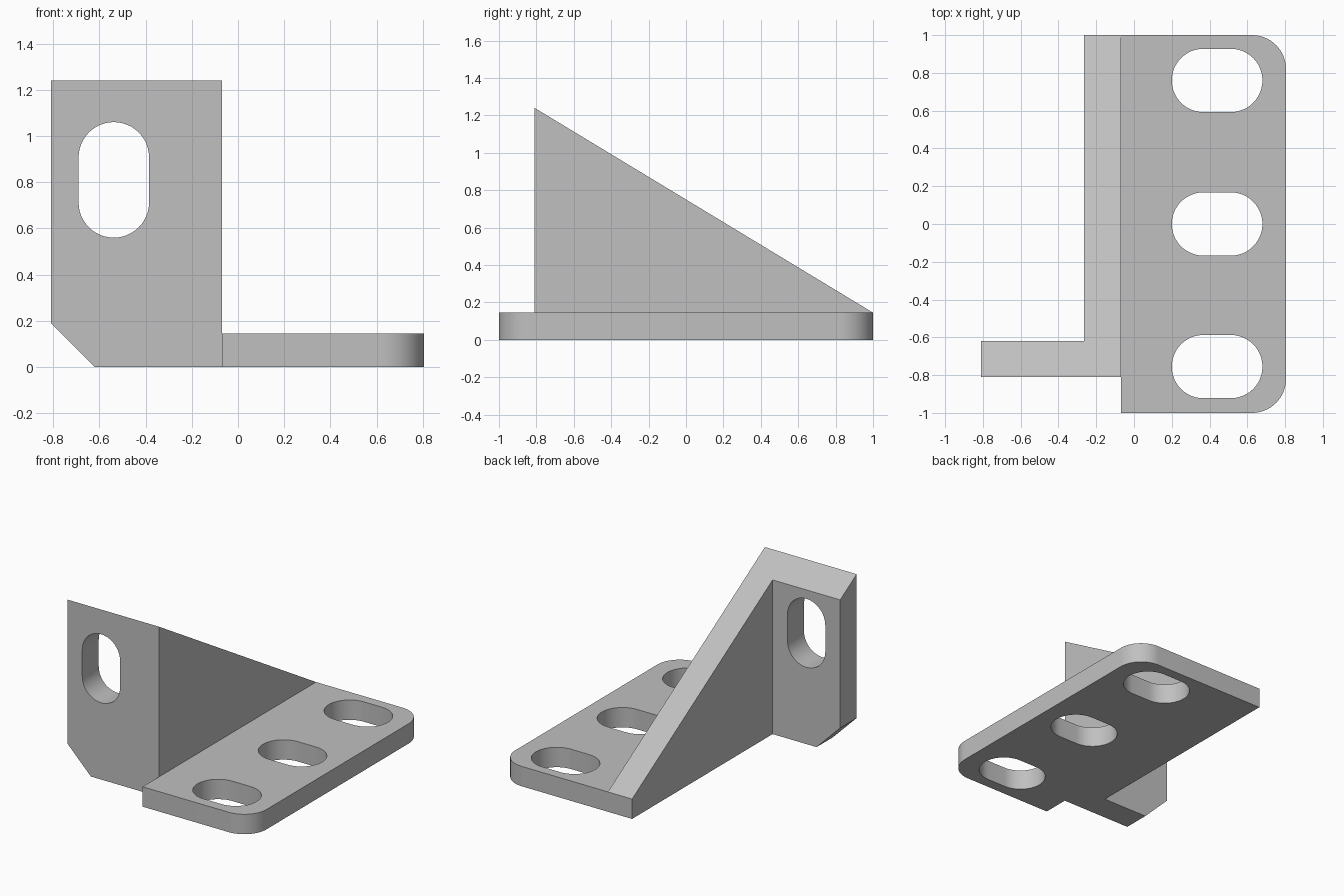
import bpy, bmesh, math
from mathutils import Matrix

old = bpy.data.objects.get("Cube")
if old:
    bpy.data.objects.remove(old)

grey = bpy.data.materials.new("plain grey")
grey.use_nodes = True
colour = (0.53, 0.53, 0.53, 1)
grey.diffuse_color = colour
grey.node_tree.nodes["Principled BSDF"].inputs["Base Color"].default_value = colour

FRONT, BACK = -0.81, 1.0          # wall extent in y
LEFT, INNER, SEAM, RIGHT = -0.81, -0.265, -0.07, 0.805
PLATE, TOP = 0.145, 1.24          # plate thickness, wall height


def prism(name, outline, height, top=None):
    """Extrude an xy outline upwards; top(y) optionally gives the upper z."""
    bm = bmesh.new()
    low = [bm.verts.new((x, y, 0)) for x, y in outline]
    high = [bm.verts.new((x, y, top(y) if top else height)) for x, y in outline]
    bm.faces.new(low[::-1])
    bm.faces.new(high)
    n = len(low)
    for i in range(n):
        j = (i + 1) % n
        bm.faces.new((low[i], low[j], high[j], high[i]))
    mesh = bpy.data.meshes.new(name)
    bm.to_mesh(mesh)
    bm.free()
    mesh.materials.append(grey)
    obj = bpy.data.objects.new(name, mesh)
    bpy.context.collection.objects.link(obj)
    return obj


def arc(cx, cy, r, start, sweep, steps):
    return [(cx + r * math.cos(math.radians(start + sweep * i / steps)),
             cy + r * math.sin(math.radians(start + sweep * i / steps)))
            for i in range(steps + 1)]


def slot(name, length, width, depth):
    """Rounded slot cutter, long along x, centred on the origin."""
    r, h = width / 2, (length - width) / 2
    obj = prism(name, arc(h, 0, r, -90, 180, 24) + arc(-h, 0, r, 90, 180, 24), depth)
    obj.data.transform(Matrix.Translation((0, 0, -depth / 2)))
    return obj


def combine(target, other, operation):
    """Apply a boolean and discard the helper."""
    other.hide_render = True
    mod = target.modifiers.new("combine", "BOOLEAN")
    mod.operation, mod.solver, mod.object = operation, "EXACT", other
    bpy.context.view_layer.objects.active = target
    bpy.ops.object.modifier_apply(modifier=mod.name)
    bpy.data.objects.remove(other)


# Sloping wall with the front flange, one L-shaped footprint
def slope(y):
    return TOP + (PLATE - TOP) * (y - FRONT) / (BACK - FRONT)


bracket = prism("bracket", [(LEFT, FRONT), (SEAM, FRONT), (SEAM, BACK), (INNER, BACK),
                            (INNER, -0.62), (LEFT, -0.62)], TOP, slope)

# Clipped lower corner of the flange
corner = prism("corner_cutter", [(-1, -0.01), (-0.61, -0.01), (-1, 0.38)], 1)
corner.data.transform(Matrix.Rotation(math.pi / 2, 4, "X"))
combine(bracket, corner, "DIFFERENCE")

# Upright slot through the flange
upright = slot("flange_slot_cutter", 0.5, 0.305, 0.6)
upright.data.transform(Matrix.Translation((-0.5375, -0.715, 0.81))
                       @ Matrix.Rotation(math.pi / 2, 4, "X")
                       @ Matrix.Rotation(math.pi / 2, 4, "Z"))
combine(bracket, upright, "DIFFERENCE")

# Base plate with two rounded corners
R = 0.18
plate = prism("base_plate", [(SEAM, -1)] + arc(RIGHT - R, R - 1, R, -90, 90, 16)
              + arc(RIGHT - R, 1 - R, R, 0, 90, 16) + [(SEAM, 1)], PLATE)
for y in (-0.755, 0, 0.76):
    cutter = slot("plate_slot_cutter", 0.48, 0.335, 1)
    cutter.data.transform(Matrix.Translation((0.44, y, 0)))
    combine(plate, cutter, "DIFFERENCE")
combine(bracket, plate, "UNION")

# Smooth the round walls, keep edges crisp
bpy.ops.object.select_all(action="DESELECT")
bracket.select_set(True)
bpy.context.view_layer.objects.active = bracket
bpy.ops.object.shade_smooth_by_angle(angle=math.radians(30))
